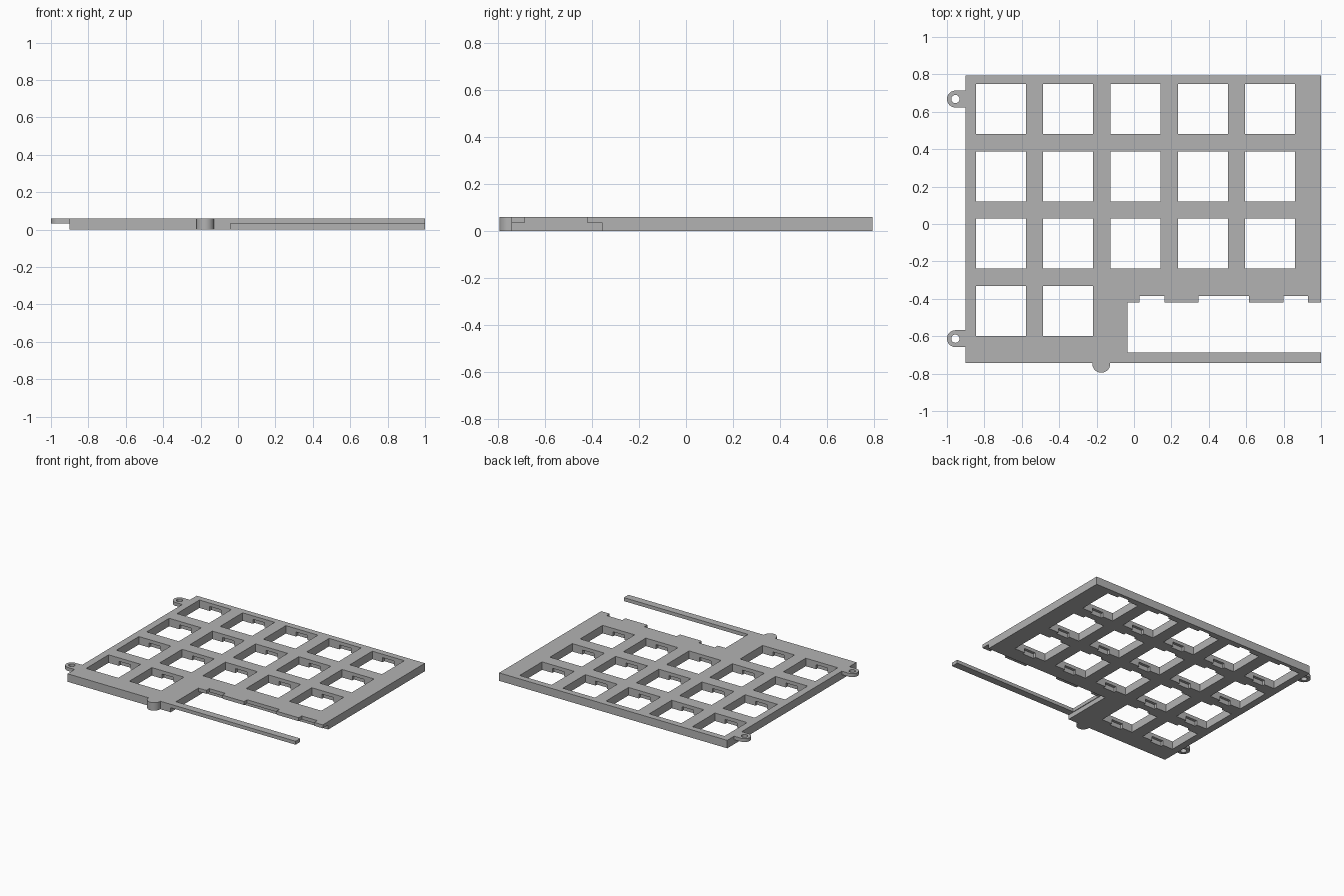
import bpy, bmesh
from math import sin, cos, pi

cube = bpy.data.objects.get("Cube")
if cube:
    bpy.data.objects.remove(cube)

TOP, STEP = 0.06, 0.034            # plate height, underside of the thin parts
LEFT, RIGHT, FRONT, BACK = -0.9, 1.0, -0.743, 0.795
PITCH, HALF = 0.36, 0.1335         # key spacing, half a key opening
FIRST_X, FIRST_Y = -0.712, 0.615   # centre of the back left opening

grey = bpy.data.materials.new("plain grey")
grey.use_nodes = True
colour = (0.45, 0.45, 0.45, 1)
grey.diffuse_color = colour
grey.node_tree.nodes["Principled BSDF"].inputs["Base Color"].default_value = colour


def prisms(name, outlines, z0, z1):
    """One object made of upright prisms, from counter-clockwise outlines."""
    bm = bmesh.new()
    for outline in outlines:
        low = [bm.verts.new((x, y, z0)) for x, y in outline]
        high = [bm.verts.new((x, y, z1)) for x, y in outline]
        bm.faces.new(low[::-1])
        bm.faces.new(high)
        for i in range(len(low)):
            j = (i + 1) % len(low)
            bm.faces.new((low[i], low[j], high[j], high[i]))
    mesh = bpy.data.meshes.new(name)
    bm.to_mesh(mesh)
    bm.free()
    mesh.materials.append(grey)
    ob = bpy.data.objects.new(name, mesh)
    bpy.context.collection.objects.link(ob)
    return ob


def rect(x0, x1, y0, y1):
    return [(x0, y0), (x1, y0), (x1, y1), (x0, y1)]


def arc(x, y, r, start, sweep, n):
    return [(x + r * cos(start + sweep * i / n), y + r * sin(start + sweep * i / n))
            for i in range(n + 1)]


def cut(target, outlines, z0, z1):
    """Subtract prisms from the target."""
    cutter = prisms("cutter", outlines, z0, z1)
    cutter.hide_render = True
    mod = target.modifiers.new("cut", "BOOLEAN")
    mod.operation, mod.solver, mod.object = "DIFFERENCE", "EXACT", cutter
    bpy.context.view_layer.objects.active = target
    bpy.ops.object.modifier_apply(modifier=mod.name)
    bpy.data.objects.remove(cutter)


# Plate
plate = prisms("switch_plate", [rect(LEFT, RIGHT, FRONT, BACK)], 0, TOP)

# Key openings: three full rows and two in the front row
keys = [(FIRST_X + c * PITCH, FIRST_Y - r * PITCH)
        for r in range(4) for c in range(5 if r < 3 else 2)]
cut(plate, [rect(x - HALF, x + HALF, y - HALF, y + HALF) for x, y in keys], -0.1, 0.2)

# Clip recesses under the front and back edges of each opening
cut(plate, [rect(x - 0.048, x + 0.048, y - HALF - 0.02, y + HALF + 0.02)
            for x, y in keys], -0.1, STEP)

# Wide bar opening, its stepped back edge, and the relief beneath
cut(plate, [rect(-0.035, 1.1, -0.688, -0.42)], -0.1, 0.2)
cut(plate, [rect(a, b, -0.5, -0.384)
            for a, b in ((0.03, 0.163), (0.345, 0.615), (0.8, 0.93))], -0.1, 0.2)
cut(plate, [rect(-0.04, 1.1, -0.9, -0.355)], -0.1, STEP)

# Mounting tabs with screw holes
for name, y in (("back", 0.668), ("front", -0.613)):
    outline = [(LEFT, y + 0.045)] + arc(-0.955, y, 0.045, pi / 2, pi, 20) + [(LEFT, y - 0.045)]
    tab = prisms(name + "_mounting_tab", [outline], STEP, TOP)
    cut(tab, [arc(-0.955, y, 0.022, 0, 2 * pi, 24)[:-1]], -0.1, 0.2)

# Rounded bump on the front edge
prisms("front_bump", [arc(-0.175, FRONT - 0.004, 0.048, pi, pi, 24)
                      + [(-0.127, FRONT), (-0.223, FRONT)]], 0, TOP)

# Flat faces, crisp edges, smooth round walls
for ob in bpy.context.collection.objects:
    if ob.type == "MESH" and grey.name in ob.data.materials:
        bpy.ops.object.select_all(action="DESELECT")
        ob.select_set(True)
        bpy.context.view_layer.objects.active = ob
        bpy.ops.object.shade_smooth_by_angle(angle=0.5)
